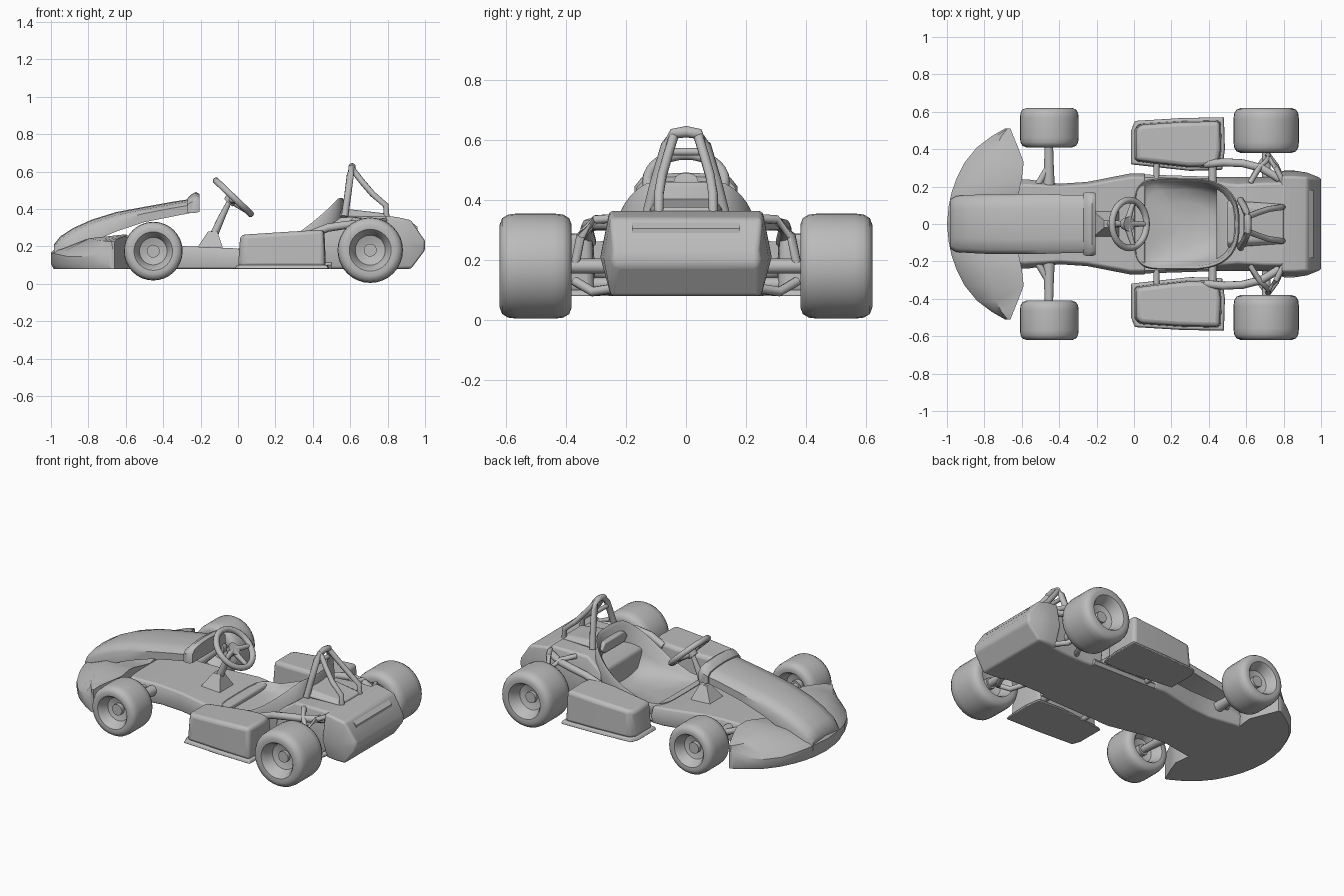
import bpy, bmesh, math
from mathutils import Vector

if "Cube" in bpy.data.objects:
    bpy.data.objects.remove(bpy.data.objects["Cube"])

grey = bpy.data.materials.new("plain grey")
grey.diffuse_color = (0.5, 0.5, 0.5, 1)
grey.use_nodes = True
grey.node_tree.nodes["Principled BSDF"].inputs["Base Color"].default_value = grey.diffuse_color


def finish(name, bm, angle=35, bevel=0):
    bmesh.ops.remove_doubles(bm, verts=bm.verts, dist=0.0002)
    bmesh.ops.recalc_face_normals(bm, faces=bm.faces)
    me = bpy.data.meshes.new(name)
    bm.to_mesh(me)
    bm.free()
    ob = bpy.data.objects.new(name, me)
    bpy.context.collection.objects.link(ob)
    me.materials.append(grey)
    if bevel:
        m = ob.modifiers.new("soft edges", 'BEVEL')
        m.width, m.segments, m.limit_method = bevel, 3, 'ANGLE'
        m.angle_limit = math.radians(35)
    bpy.ops.object.select_all(action='DESELECT')
    bpy.context.view_layer.objects.active = ob
    ob.select_set(True)
    bpy.ops.object.shade_smooth_by_angle(angle=math.radians(angle))
    return ob


def loft(name, rings, closed=False, cap=True, **kw):
    """Skin a list of equal-length point rings."""
    bm = bmesh.new()
    vs = [[bm.verts.new(p) for p in r] for r in rings]
    n = len(vs[0])
    for i in range(len(vs) - (0 if closed else 1)):
        a, b = vs[i], vs[(i + 1) % len(vs)]
        for j in range(n):
            k = (j + 1) % n
            bm.faces.new((a[j], a[k], b[k], b[j]))
    if cap and not closed:
        bm.faces.new(vs[0])
        bm.faces.new(vs[-1])
    return finish(name, bm, **kw)


def tube(name, pts, r, r2=None, sides=10):
    """Round bar through points, optionally tapering."""
    pts = [Vector(p) for p in pts]
    rings = []
    for i, p in enumerate(pts):
        d = (pts[min(i + 1, len(pts) - 1)] - pts[max(i - 1, 0)]).normalized()
        u = d.cross(Vector((0.31, 0.2, 0.93)) if abs(d.z) < 0.8 else Vector((1, 0.1, 0))).normalized()
        v = d.cross(u)
        rad = r + ((r2 or r) - r) * i / (len(pts) - 1)
        rings.append([p + rad * (math.cos(t) * u + math.sin(t) * v)
                      for t in (2 * math.pi * k / sides for k in range(sides))])
    return loft(name, rings, angle=50)


def section(x, wb, wm, wt, zb, zm, zt):
    """Six-sided body cross-section."""
    return [(x, -wb, zb), (x, -wm, zm), (x, -wt, zt), (x, wt, zt), (x, wm, zm), (x, wb, zb)]


# Front floor tray, pan under the seat, and engine bay
loft("front_floor", [section(*s) for s in [
    (-0.70, .23, .24, .20, .08, .15, .20), (-0.58, .23, .24, .21, .08, .15, .21),
    (-0.40, .20, .215, .20, .08, .15, .205), (-0.25, .21, .225, .21, .08, .15, .20),
    (-0.02, .26, .27, .25, .08, .14, .19), (0.06, .26, .27, .25, .08, .13, .18)]], bevel=.01)
loft("seat_pan", [section(*s) for s in [
    (0.04, .25, .265, .25, .08, .10, .115), (0.5, .24, .25, .24, .08, .10, .115)]])
loft("engine_bay", [section(*s) for s in [
    (0.44, .23, .25, .22, .08, .2, .28), (0.55, .22, .25, .21, .08, .22, .355),
    (0.70, .22, .25, .22, .08, .22, .36), (0.84, .24, .26, .22, .08, .22, .36)]], bevel=.012)

# Rear bodywork with a wedge tail
loft("rear_box", [section(*s) for s in [
    (0.79, .24, .285, .255, .08, .21, .365), (0.86, .25, .285, .255, .08, .21, .355),
    (0.925, .25, .275, .25, .08, .21, .34), (1.0, .235, .245, .24, .18, .20, .23)]], bevel=.012)
loft("rear_vent", [[(x, y, z) for y, z in ((-.18, a), (.18, a), (.18, b), (-.18, b))]
                   for x, a, b in ((.935, .295, .325), (.96, .29, .305))])

# Seat tub with a raised back
def seat_ring(s, zf):
    ring = []
    for k in range(40):
        t = 2 * math.pi * k / 40
        c, q = math.cos(t), math.sin(t)
        e = 0.75 if c > 0 else 0.35
        x = 0.28 + 0.285 * s * math.copysign(abs(c) ** e, c)
        y = 0.245 * s * math.copysign(abs(q) ** (0.75 if c > 0 else 0.4), q)
        ring.append((x, y, zf(x)))
    return ring

def rim(x):
    u = min(1, max(0, (x - .12) / .42))
    return .19 + .27 * u ** 1.6

loft("seat", [seat_ring(.90, lambda x: .09), seat_ring(1.0, lambda x: .09 + .55 * (rim(x) - .09)),
              seat_ring(1.0, lambda x: rim(x) - .015), seat_ring(.975, rim),
              seat_ring(.92, lambda x: rim(x) - .015),
              seat_ring(.86, lambda x: .13 + .5 * (rim(x) - .13)),
              seat_ring(.74, lambda x: .145 + .12 * (rim(x) - .13)),
              seat_ring(.45, lambda x: .135), seat_ring(.1, lambda x: .13)], angle=55)

# Curved front bumper, swept across y
half = [(0, -1.0, -.62, .185, .21), (.10, -.99, -.62, .185, .23), (.17, -.975, -.615, .18, .25),
        (.24, -.95, -.60, .175, .265), (.33, -.905, -.59, .165, .26), (.41, -.84, -.62, .165, .25),
        (.47, -.76, -.645, .175, .24), (.51, -.69, -.66, .19, .225)]
rows = [(-y, *r) for y, *r in half[:0:-1]] + half
loft("front_bumper", [[(a, y, .105), (a, y, zf - .02), (a + .02, y, zf), ((a * .55 + b * .45), y, zf * .4 + zr * .6 + .015),
                       (b, y, zr), (b, y, .08), (a + .015, y, .08)] for y, a, b, zf, zr in rows], angle=32)

# Cantilevered nose fairing and its rear lip
def hood_ring(x, w, zt, zb):
    d = zt - zb
    up = [(-w, zb), (-w, zb + .6 * d), (-w * .86, zt - .12 * d), (-w * .5, zt), (0, zt + .004)]
    pts = up + [(-y, z) for y, z in up[3::-1]]
    return [(x, y, z) for y, z in pts]

loft("nose_fairing", [hood_ring(*s) for s in [
    (-.985, .13, .205, .13), (-.95, .15, .25, .14), (-.88, .155, .295, .18), (-.78, .16, .34, .225),
    (-.65, .16, .38, .28), (-.50, .16, .408, .33), (-.35, .155, .435, .36), (-.22, .155, .455, .385)]], angle=40)
loft("fairing_lip", [hood_ring(*s) for s in [
    (-.27, .165, .455, .38), (-.25, .172, .475, .38), (-.225, .172, .487, .38), (-.205, .165, .475, .385)]], angle=40)

# Steering wheel, spokes and column
hub = Vector((-.025, 0, .463))
axis = Vector((.69, 0, .72))
down = Vector((.72, 0, -.69))
side = Vector((0, 1, 0))
def on_wheel(t, r):
    return hub + r * (math.cos(t) * side + math.sin(t) * down)
rings = []
for i in range(32):
    t = 2 * math.pi * i / 32
    out = on_wheel(t, 1) - hub
    rings.append([hub + .128 * out + .018 * (math.cos(a) * out + math.sin(a) * axis)
                  for a in (2 * math.pi * k / 10 for k in range(10))])
loft("steering_wheel", rings, closed=True, angle=60)
for i, t in enumerate((0.25, math.pi - 0.25, math.pi / 2)):
    tube(f"wheel_spoke_{i}", [hub - .02 * axis, on_wheel(t, .125)], .02, .012)
tube("steering_hub", [hub - .04 * axis, hub], .03, .04, 14)
tube("steering_column", [hub - .03 * axis, (-.09, 0, .35), (-.16, 0, .19)], .013, .025)
loft("column_base", [[(x, y, z) for x, y in ((a, -w), (b, -w), (b, w), (a, w))]
                     for a, b, w, z in ((-.22, -.08, .07, .19), (-.16, -.11, .02, .28))])

# Roll hoop and its rear braces
arch = [(.57, -.125, .36), (.585, -.10, .46), (.60, -.065, .58), (.61, -.04, .62), (.61, 0, .627)]
tube("roll_hoop", arch + [(x, -y, z) for x, y, z in arch[3::-1]], .019)
tube("hoop_crossbar", [(.598, -.07, .56), (.598, .07, .56)], .013)
loft("hoop_base", [section(*s) for s in [(.50, .10, .13, .10, .34, .37, .41),
                                         (.80, .08, .11, .08, .34, .36, .375)]], bevel=.01)

def wheel(name, x, y, z, r, w, hole):
    """Tyre with dished rim on both faces, turned around y."""
    h = w / 2
    prof = [(0, -h * .25), (hole * .45, -h * .3), (hole * .8, -h * .4), (hole, -h * .85), (hole * 1.12, -h * .98),
            (r * .78, -h), (r * .91, -h * .93), (r * .98, -h * .76), (r, -h * .5)]
    prof += [(a, -b) for a, b in prof[::-1]]
    loft(name, [[(x + max(a, .001) * math.cos(t), y + b, z + max(a, .001) * math.sin(t))
                 for t in (2 * math.pi * k / 32 for k in range(32))] for a, b in prof], angle=40)


for s, tag in ((-1, "right"), (1, "left")):
    wheel(f"front_wheel_{tag}", -.453, s * .515, .175, .157, .21, .092)
    wheel(f"rear_wheel_{tag}", .707, s * .5, .18, .175, .24, .10)
    for nm, wx, wy, wz in (("front", -.453, .515, .175), ("rear", .707, .5, .18)):
        tube(f"{nm}_wheel_hub_{tag}", [(wx, s * (wy - .06), wz), (wx, s * (wy + .055), wz)], .035, sides=12)

    # Front axle and steering link
    tube(f"front_axle_{tag}", [(-.455, s * .18, .16), (-.455, s * .28, .165), (-.455, s * .46, .175)], .035, .022)
    tube(f"axle_brace_{tag}", [(-.52, s * .20, .17), (-.46, s * .30, .17)], .018)

    # Rear suspension arms
    tube(f"rear_axle_{tag}", [(.707, s * .22, .18), (.707, s * .45, .18)], .025)
    for i, x in enumerate((.62, .80)):
        tube(f"upper_arm_{tag}_{i}", [(x, s * .22, .34), (.5 * x + .36, s * .30, .335), (.72, s * .35, .28), (.715, s * .37, .18)], .015)
        tube(f"lower_arm_{tag}_{i}", [(x, s * .22, .11), (.5 * x + .36, s * .31, .095), (.715, s * .37, .13)], .016)

    # Side pod: bevelled box on a wider tray
    def slab(name, z0, z1, z2, grow, bevel):
        g = grow
        foot = [(.0 - g, .335 - g), (.10, .322 - g), (.30, .30 - g), (.455 + g, .305 - g), (.47 + g, .40),
                (.465 + g, .555 + g), (.25, .55 + g), (.02 - g, .535 + g), (-.0 - g, .50)]
        low = [(x, s * y, z0) for x, y in foot]
        top = [(x + (.012 if x < .2 else -.008), s * (.435 + (y - .435) * .94),
                z1 + (z2 - z1) * x / .47) for x, y in foot]
        loft(name, [low, top], bevel=bevel)
    slab(f"side_pod_{tag}", .09, .262, .29, 0, .022)
    slab(f"pod_tray_{tag}", .08, .10, .10, .018, .006)
    tube(f"pod_mount_front_{tag}", [(.12, s * .22, .10), (.12, s * .36, .10)], .016)
    tube(f"pod_mount_rear_{tag}", [(.42, s * .22, .12), (.42, s * .34, .12)], .022)
    tube(f"exhaust_pipe_{tag}", [(.38, s * .32, .26), (.48, s * .33, .30), (.58, s * .325, .315), (.68, s * .30, .32), (.78, s * .24, .32)], .022)

    # Hoop brace
    tube(f"hoop_brace_{tag}", [(.61, s * .04, .615), (.66, s * .06, .55), (.72, s * .08, .48), (.79, s * .09, .42), (.795, s * .09, .35)], .016)
